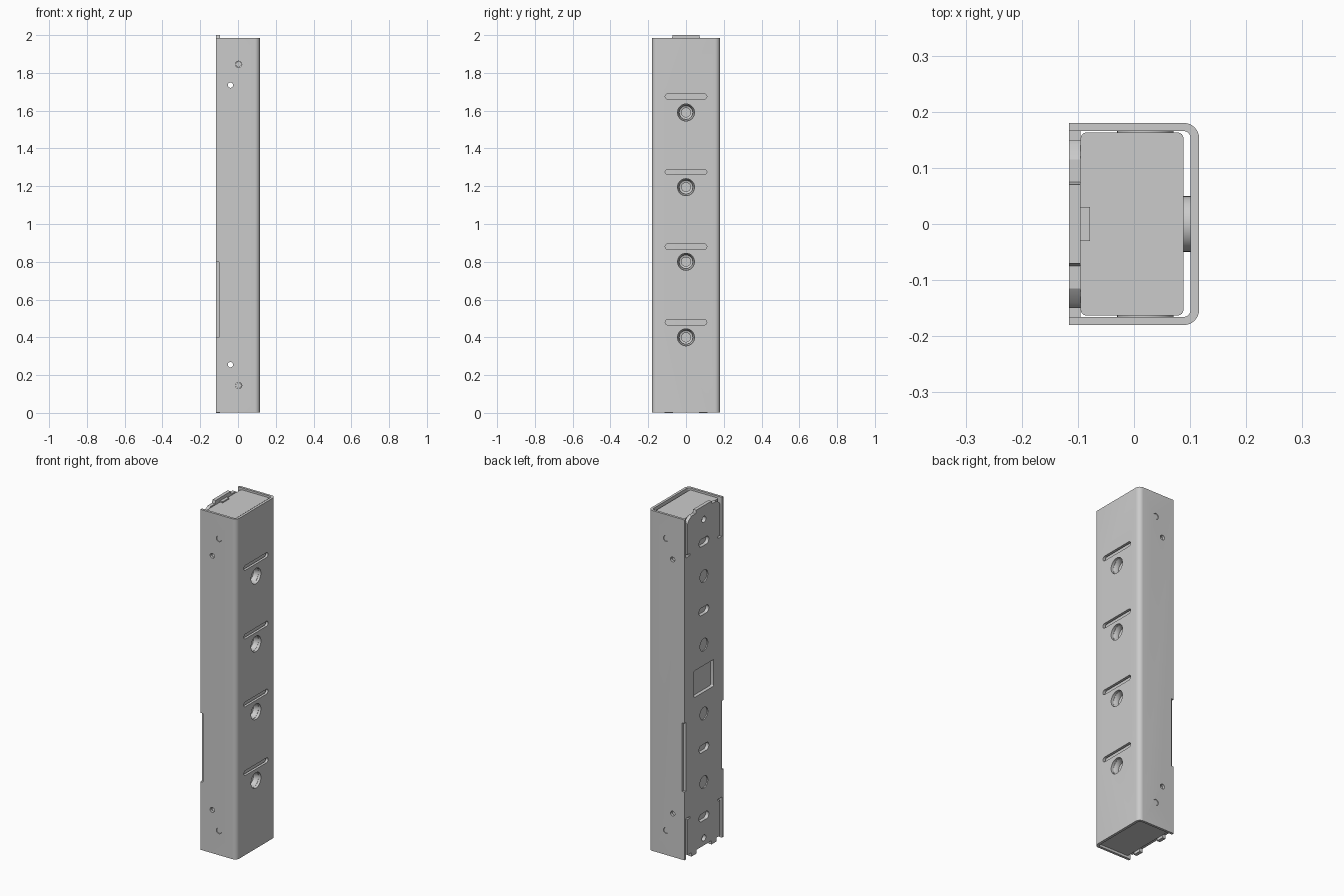
import bpy, bmesh, math
from mathutils import Vector

if "Cube" in bpy.data.objects:
    bpy.data.objects.remove(bpy.data.objects["Cube"])


def circle(u, v, r, n=32):
    return [(u + r * math.cos(2 * math.pi * i / n), v + r * math.sin(2 * math.pi * i / n)) for i in range(n)]


def rounded(u0, u1, v0, v1, r, n=8):
    pts = []
    for cu, cv, a0 in ((u1 - r, v1 - r, 0), (u0 + r, v1 - r, 90), (u0 + r, v0 + r, 180), (u1 - r, v0 + r, 270)):
        for i in range(n + 1):
            a = math.radians(a0 + 90 * i / n)
            pts.append((cu + r * math.cos(a), cv + r * math.sin(a)))
    return pts


def rect(u0, u1, v0, v1):
    return [(u0, v0), (u1, v0), (u1, v1), (u0, v1)]


def place(axis, u, v, w):
    return {'x': (w, u, v), 'y': (u, w, v), 'z': (u, v, w)}[axis]


def build(name, prisms):
    """One object from extruded outlines: (outline, axis, start, end)."""
    bm = bmesh.new()
    for pts, axis, a, b in prisms:
        lo = [bm.verts.new(place(axis, u, v, a)) for u, v in pts]
        hi = [bm.verts.new(place(axis, u, v, b)) for u, v in pts]
        n = len(pts)
        bm.faces.new(lo)
        bm.faces.new(hi[::-1])
        for i in range(n):
            bm.faces.new((lo[i], hi[i], hi[(i + 1) % n], lo[(i + 1) % n]))
    return finish(name, bm)


def finish(name, bm):
    bmesh.ops.recalc_face_normals(bm, faces=bm.faces[:])
    me = bpy.data.meshes.new(name)
    bm.to_mesh(me)
    bm.free()
    ob = bpy.data.objects.new(name, me)
    bpy.context.collection.objects.link(ob)
    return ob


def activate(ob):
    bpy.ops.object.select_all(action='DESELECT')
    ob.select_set(True)
    bpy.context.view_layer.objects.active = ob


def cut(ob, prisms):
    cutter = build(ob.name + "_cutter", prisms)
    cutter.hide_render = True
    m = ob.modifiers.new("cut", 'BOOLEAN')
    m.operation, m.solver, m.object = 'DIFFERENCE', 'EXACT', cutter
    activate(ob)
    bpy.ops.object.modifier_apply(modifier=m.name)
    bpy.data.objects.remove(cutter)


def smooth(ob):
    activate(ob)
    bpy.ops.object.shade_smooth_by_angle(angle=math.radians(30))


BOLT_Z = (0.4, 0.8, 1.195, 1.59)
SLOT_Z = (0.48, 0.88, 1.275, 1.675)
PIN_Z = (0.255, 1.735)
SCREW_Z = (0.145, 1.845)

# Outer U-shaped cover, open towards -x
outer = [p for p in rounded(-0.2, 0.116, -0.18, 0.18, 0.027) if p[0] > 0]
inner = [p for p in rounded(-0.2, 0.101, -0.166, 0.166, 0.014) if p[0] > 0]
# order each arc run from the -y side round to the +y side
outer.sort(key=lambda p: math.atan2(p[1], p[0]))
inner.sort(key=lambda p: -math.atan2(p[1], p[0]))
profile = [(-0.116, -0.18)] + outer + [(-0.116, 0.18), (-0.116, 0.166)] + inner + [(-0.116, -0.166)]
cover = build("outer_cover", [(profile, 'z', 0.003, 1.985)])
cut(cover,
    [(circle(0, z, 0.045), 'x', 0.08, 0.13) for z in BOLT_Z]
    + [(rounded(-0.11, 0.11, z - 0.014, z + 0.014, 0.013), 'x', 0.09, 0.13) for z in SLOT_Z]
    + [(circle(-0.04, z, 0.014), 'y', -0.2, 0.2) for z in PIN_Z]
    + [(circle(0.003, z, 0.017), 'y', -0.2, 0.2) for z in SCREW_Z]
    + [(rect(-0.13, -0.101, 0.4, 0.8), 'y', -0.2, 0.2)])
smooth(cover)

# Inner body filling the cover
body = build("inner_body", [(rounded(-0.095, 0.088, -0.163, 0.163, 0.01), 'z', 0.015, 1.975)])
cut(body,
    [(circle(0, z, 0.046), 'x', 0.03, 0.1) for z in BOLT_Z]
    + [(circle(-0.04, z, 0.014), 'y', -0.2, 0.2) for z in PIN_Z])
smooth(body)

# Stepped bolt seats behind the cover holes
SEAT = [(0.05, 0.085), (0.05, 0.1008), (0.044, 0.1008), (0.036, 0.086), (0.036, 0.074),
        (0.024, 0.07), (0.024, 0.04), (0, 0.04)]
for z in BOLT_Z:
    bm = bmesh.new()
    vs = [bm.verts.new((x, r, z)) for r, x in SEAT]
    es = [bm.edges.new(e) for e in zip(vs, vs[1:])]
    bmesh.ops.spin(bm, geom=vs + es, cent=(0, 0, z), axis=(1, 0, 0), angle=2 * math.pi, steps=32)
    bmesh.ops.remove_doubles(bm, verts=bm.verts[:], dist=0.0002)
    smooth(finish("bolt_seat", bm))

# Side spacers and screw heads, mirrored on both sides
for s in (-1, 1):
    for z in SCREW_Z:
        smooth(build("side_spacer", [(circle(0.02, z, 0.05), 'y', s * 0.16, s * 0.1658)]))
        smooth(build("side_screw", [(circle(0.003, z, 0.0155), 'y', s * 0.16, s * 0.177)]))

# Back mounting plate: half outline, mirrored in y
half = [(0.07, 0.022), (0.07, 0), (0.115, 0), (0.115, 0.022), (0.15, 0.022), (0.15, 0.228),
        (0.13, 0.228), (0.13, 0.24), (0.1655, 0.24), (0.1655, 1.758), (0.13, 1.758), (0.13, 1.77),
        (0.15, 1.77), (0.15, 1.95), (0.14, 1.965), (0.115, 1.982), (0.075, 1.982), (0.07, 2.0)]
outline = half + [(-y, z) for y, z in reversed(half)]
plate = build("back_plate", [(outline, 'x', -0.1155, -0.0955)])
cut(plate,
    [(circle(0, z, 0.018), 'x', -0.13, -0.08) for z in (0.065, 1.92)]
    + [(rounded(-0.045, 0.045, z - 0.022, z + 0.022, 0.021), 'x', -0.13, -0.08) for z in (0.19, 0.59, 1.39, 1.79)]
    + [(circle(0, z, 0.036), 'x', -0.13, -0.109) for z in (0.39, 0.79, 1.19, 1.59)]
    + [(rounded(-0.09, 0.09, 0.915, 1.07, 0.006), 'x', -0.13, -0.08)])
smooth(plate)

# Small lip hooking the plate over the body at the top
build("top_lip", [(rect(-0.098, -0.078, -0.03, 0.03), 'z', 1.96, 1.982)])
